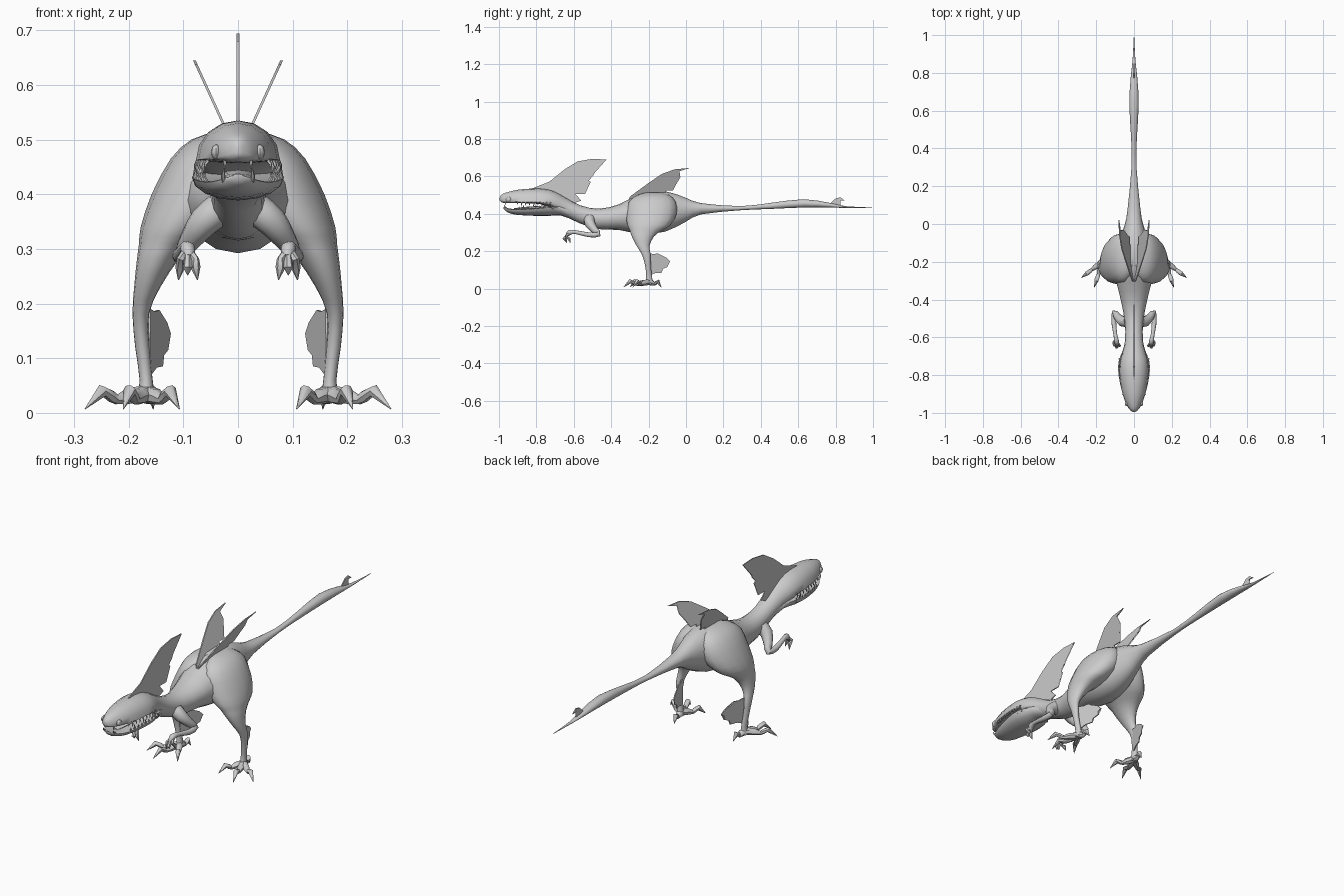
import bpy, bmesh, math
from mathutils import Vector

skin = bpy.data.materials.new("grey_skin")
skin.diffuse_color = (0.6, 0.6, 0.6, 1)


def finish(name, bm, mirror=False, angle=40):
    bmesh.ops.recalc_face_normals(bm, faces=bm.faces)
    me = bpy.data.meshes.new(name)
    bm.to_mesh(me)
    bm.free()
    me.materials.append(skin)
    me.shade_smooth()
    me.set_sharp_from_angle(angle=math.radians(angle))
    ob = bpy.data.objects.new(name, me)
    bpy.context.collection.objects.link(ob)
    if mirror:
        ob.modifiers.new("Mirror", 'MIRROR')
    return ob


def smooth_rows(rows, steps):
    """Catmull-Rom interpolation of a table of numbers."""
    out = []
    for i in range(len(rows) - 1):
        a, b, c, d = (rows[min(max(i + k, 0), len(rows) - 1)] for k in (-1, 0, 1, 2))
        for s in range(steps):
            t = s / steps
            out.append([0.5 * (2 * q + (r - p) * t + (2 * p - 5 * q + 4 * r - u) * t * t
                               + (3 * q - p - 3 * r + u) * t ** 3) for p, q, r, u in zip(a, b, c, d)])
    return out + [list(rows[-1])]


def skin_rings(bm, rings):
    vs = [[bm.verts.new(p) for p in ring] for ring in rings]
    n = len(vs[0])
    for a, b in zip(vs, vs[1:]):
        for i in range(n):
            bm.faces.new((a[i], a[(i + 1) % n], b[(i + 1) % n], b[i]))
    bm.faces.new(vs[0])
    bm.faces.new(vs[-1])


def hull(name, rows, steps=2, n=16):
    """Loft along y; each row is y, top z, widest z, bottom z, half width."""
    bm = bmesh.new()
    rings = []
    for y, zt, zm, zb, w in smooth_rows(rows, steps):
        ring = []
        for i in range(n):
            a = 2 * math.pi * i / n
            s = math.sin(a)
            ring.append((max(w, .001) * math.cos(a), y, zm + s * ((zt - zm) if s > 0 else (zm - zb))))
        rings.append(ring)
    skin_rings(bm, rings)
    return finish(name, bm, angle=50)


def tube(bm, rows, steps=1, n=8):
    """Round limb through rows of x, y, z, radius."""
    rows = smooth_rows(rows, steps)
    pts = [Vector(r[:3]) for r in rows]
    rings, side = [], None
    for i, p in enumerate(pts):
        d = (pts[min(i + 1, len(pts) - 1)] - pts[max(i - 1, 0)]).normalized()
        if side is None:
            side = d.orthogonal()
        side = (side - d * side.dot(d)).normalized()
        up = d.cross(side)
        r = max(rows[i][3], .0008)
        rings.append([p + r * (math.cos(2 * math.pi * k / n) * side + math.sin(2 * math.pi * k / n) * up)
                      for k in range(n)])
    skin_rings(bm, rings)


def fin(name, outline, x_of, mirror=False, half=.0025):
    """Thin sail from a y, z outline, with x given by a rule."""
    bm = bmesh.new()
    a, b = ([bm.verts.new((x_of(y, z) + s, y, z)) for y, z in outline] for s in (-half, half))
    caps = [bm.faces.new(a), bm.faces.new(b)]
    n = len(a)
    for i in range(n):
        bm.faces.new((a[i], a[(i + 1) % n], b[(i + 1) % n], b[i]))
    bmesh.ops.triangulate(bm, faces=caps)
    return finish(name, bm, mirror, 20)


# Skull, neck, trunk and tail in one loft
hull("body", [
    (-.996, .488, .480, .472, .003), (-.986, .502, .472, .462, .020), (-.96, .514, .468, .457, .038),
    (-.89, .530, .464, .457, .063), (-.78, .535, .462, .452, .077), (-.71, .522, .455, .425, .070),
    (-.65, .490, .435, .390, .052), (-.57, .447, .400, .350, .046), (-.47, .427, .375, .318, .056),
    (-.36, .450, .385, .314, .080), (-.24, .507, .395, .292, .105), (-.11, .520, .410, .305, .082),
    (0, .485, .425, .358, .048), (.08, .457, .430, .397, .034), (.29, .441, .430, .419, .014),
    (.45, .458, .442, .426, .015), (.63, .478, .456, .434, .025), (.77, .458, .446, .434, .018),
    (.86, .440, .436, .431, .008), (.995, .434, .433, .432, .001)])

# Lower jaw and tongue
hull("lower_jaw", [
    (-.975, .437, .432, .425, .010), (-.95, .430, .425, .406, .036), (-.90, .424, .422, .394, .060),
    (-.80, .426, .428, .389, .082), (-.73, .436, .434, .389, .082), (-.67, .450, .430, .391, .060),
    (-.60, .435, .400, .365, .040)])
hull("tongue", [(-.92, .430, .427, .420, .012), (-.85, .438, .430, .418, .026), (-.72, .446, .435, .418, .03)], n=8)

# Teeth along both jaws, larger toward the back
bm = bmesh.new()
for i in range(9):
    y = -.90 + i * .022
    w = .058 + .018 * math.sin(min(1, i / 6) * math.pi / 2)
    length = .015 + .008 * (i % 3 == 1) + .0008 * i
    tube(bm, [(w - .003, y, .462, .004), (w + .002, y - .002, .462 - length * .5, .003),
              (w, y - .004, .462 - length, 0)], n=5)
    tube(bm, [(w, y + .012, .424, .004), (w + .004, y + .010, .424 + length * .5, .003),
              (w + .002, y + .008, .424 + length, 0)], n=5)
tube(bm, [(.026, -.955, .425, .005), (.027, -.966, .434, .004), (.026, -.974, .448, 0)], n=5)
tube(bm, [(.024, -.965, .462, .004), (.024, -.968, .446, 0)], n=5)
finish("teeth", bm, True)

# Eyes
bm = bmesh.new()
bmesh.ops.create_uvsphere(bm, u_segments=12, v_segments=8, radius=1)
for v in bm.verts:
    v.co = Vector((.040 + v.co.x * .009, -.948 + v.co.y * .016, .477 + v.co.z * .014))
finish("eyes", bm, True)

# Hind legs: stacked horizontal rings of z, centre x, centre y, radii
bm = bmesh.new()
rings = []
for z, cx, cy, rx, ry in smooth_rows([
        (.514, .020, -.17, .022, .04), (.500, .040, -.175, .045, .085), (.465, .055, -.18, .068, .125),
        (.40, .072, -.185, .086, .135), (.34, .110, -.198, .068, .116), (.31, .131, -.215, .050, .085),
        (.28, .147, -.230, .038, .060), (.23, .166, -.230, .024, .035),
        (.18, .178, -.212, .015, .023), (.12, .175, -.203, .013, .015), (.06, .168, -.197, .012, .016),
        (.022, .168, -.200, .017, .022)], 2):
    rings.append([(cx + rx * math.cos(k * math.pi / 8), cy + ry * math.sin(k * math.pi / 8), z)
                  for k in range(16)])
skin_rings(bm, rings)
finish("hind_legs", bm, True, 60)

# Clawed toes: knuckle, thin joint, raised claw
bm = bmesh.new()
for tx, ty in ((.28, -.285), (.21, -.335), (.107, -.30), (.155, -.132)):
    rows = [(t, z, r) for t, z, r in ((0, .035, .016), (.3, .030, .015), (.48, .024, .009),
                                      (.56, .030, .011), (.72, .040, .012), (1, .007, 0))]
    tube(bm, [(.168 + (tx - .168) * t, -.2 + (ty + .2) * t, z, r) for t, z, r in rows], n=7)
finish("toes", bm, True, 50)

# Arms with drooping three-clawed hands
bm = bmesh.new()
tube(bm, [(.035, -.515, .372, .030), (.062, -.515, .350, .028), (.088, -.49, .315, .020),
          (.104, -.468, .290, .014), (.107, -.52, .288, .013), (.098, -.59, .302, .010),
          (.092, -.622, .300, .014), (.090, -.635, .285, .009)], 2, 10)
for tx, ty, tz in ((.074, -.638, .243), (.092, -.645, .252), (.109, -.618, .243)):
    m = (tx + .092) / 2 + (tx - .092) * .3
    tube(bm, [(.092, -.622, .298, .009), (m, -.642, .280, .007), (m, ty - .006, .266, .009), (tx, ty, tz, 0)], n=6)
finish("arms", bm, True, 50)

# Head crest with a ragged rear edge
fin("head_crest", [
    (-.84, .51), (-.835, .531), (-.73, .572), (-.65, .637), (-.58, .68), (-.50, .694), (-.425, .690),
    (-.475, .668), (-.51, .662), (-.485, .640), (-.53, .640), (-.495, .605), (-.55, .605),
    (-.51, .570), (-.565, .572), (-.525, .538), (-.575, .540), (-.54, .505), (-.59, .505), (-.56, .470),
    (-.59, .46), (-.60, .43), (-.70, .48)], lambda y, z: 0)

# Pair of splayed back sails
fin("back_sails", [
    (-.31, .46), (-.30, .492), (-.20, .565), (-.13, .613), (-.06, .638), (.02, .645), (-.035, .628),
    (-.075, .612), (-.03, .595), (-.085, .590), (-.05, .562), (-.10, .562), (-.07, .525), (-.11, .525),
    (-.10, .48), (-.20, .48)], lambda y, z: .025 + (z - .525) * .458, True)

# Calf fins
fin("calf_fins", [
    (-.20, .19), (-.175, .185), (-.15, .188), (-.13, .172), (-.105, .165), (-.085, .145), (-.10, .132),
    (-.10, .115), (-.125, .105), (-.13, .085), (-.165, .083), (-.195, .07), (-.205, .12)],
    lambda y, z: .162 - (y + .2) * .32, True)

# Hooked tail fin
fin("tail_fin", [
    (.765, .45), (.785, .467), (.80, .482), (.825, .488), (.85, .470), (.825, .472), (.812, .462),
    (.825, .44)], lambda y, z: 0)
